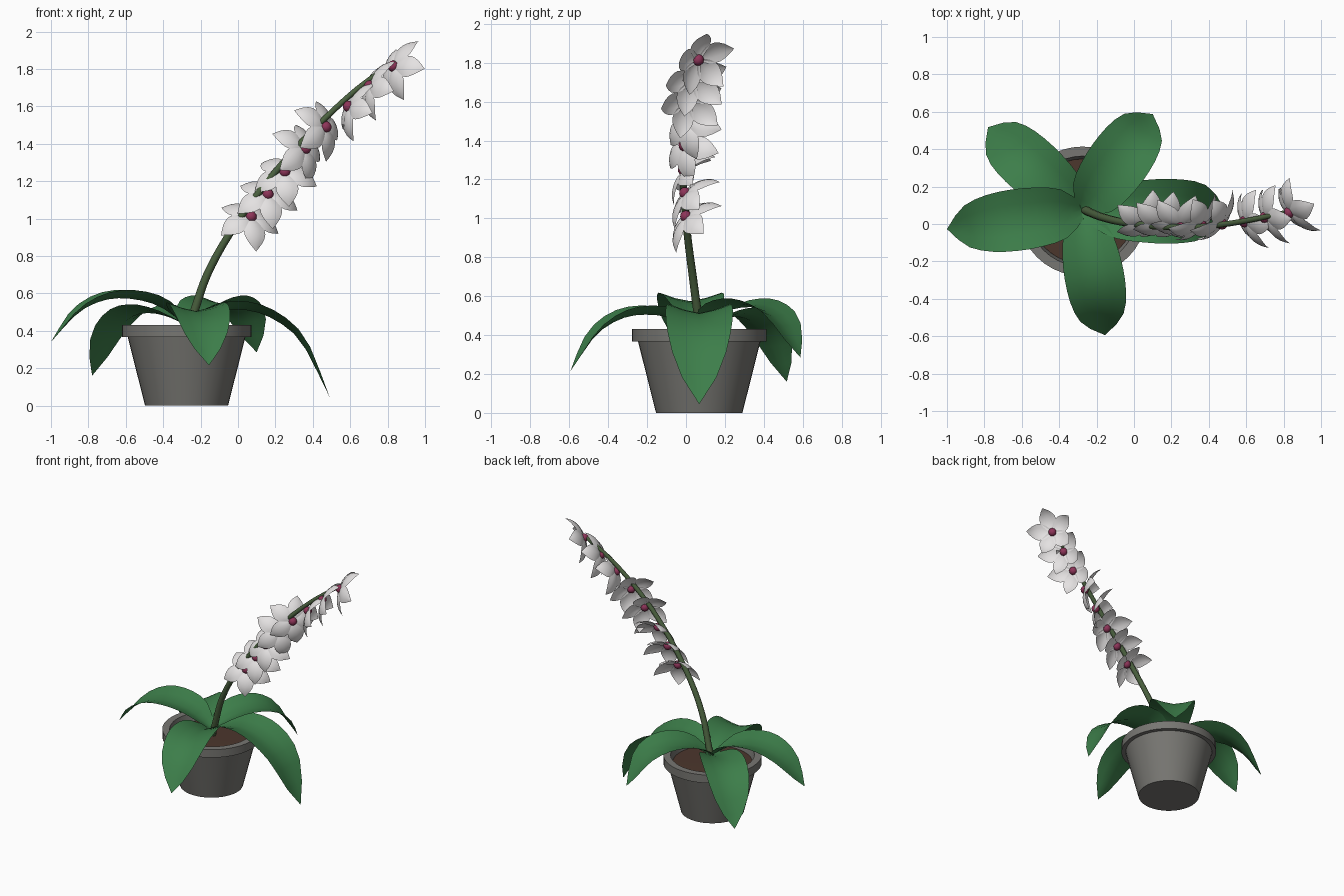
import bpy, bmesh, math
from mathutils import Vector, Matrix

cube = bpy.data.objects.get("Cube")
if cube:
    bpy.data.objects.remove(cube, do_unlink=True)


def material(name, rgb):
    m = bpy.data.materials.new(name)
    m.use_nodes = True
    m.diffuse_color = (*rgb, 1)
    bsdf = next(n for n in m.node_tree.nodes if n.type == 'BSDF_PRINCIPLED')
    bsdf.inputs["Base Color"].default_value = (*rgb, 1)
    bsdf.inputs["Roughness"].default_value = 0.7
    return m


GREEN = material("leaf green", (0.046, 0.208, 0.068))
STEM = material("stem green", (0.070, 0.120, 0.050))
GREY = material("pot grey", (0.185, 0.182, 0.168))
SOIL = material("soil brown", (0.072, 0.037, 0.026))
WHITE = material("petal white", (0.78, 0.76, 0.76))
PINK = material("centre pink", (0.27, 0.035, 0.10))

CENTRE = Vector((-0.275, 0.068, 0))


def finish(name, bm, mat, angle=None):
    """Turn a bmesh into a smooth-shaded, single-colour object."""
    me = bpy.data.meshes.new(name)
    bm.to_mesh(me)
    bm.free()
    me.materials.append(mat)
    ob = bpy.data.objects.new(name, me)
    bpy.context.collection.objects.link(ob)
    for p in me.polygons:
        p.use_smooth = True
    if angle:
        bpy.ops.object.select_all(action='DESELECT')
        ob.select_set(True)
        bpy.context.view_layer.objects.active = ob
        bpy.ops.object.shade_smooth_by_angle(angle=math.radians(angle))
    return ob


def smooth(points, t):
    """Catmull-Rom value at t (0..1) through evenly indexed points."""
    n = len(points) - 1
    i = min(int(t * n), n - 1)
    f = t * n - i
    b, c = points[i], points[i + 1]
    a = points[i - 1] if i > 0 else b * 2 - c
    d = points[i + 2] if i + 2 <= n else c * 2 - b
    return 0.5 * (b * 2 + (c - a) * f + (a * 2 - b * 5 + c * 4 - d) * f * f
                  + (b * 3 - a - c * 3 + d) * f ** 3)


def sheet(bm, rows):
    """Skin a grid of points with quads."""
    vs = [[bm.verts.new(p) for p in r] for r in rows]
    for r0, r1 in zip(vs, vs[1:]):
        for j in range(len(r0) - 1):
            bm.faces.new((r0[j], r0[j + 1], r1[j + 1], r1[j]))


# Pot and soil, turned profiles
def lathe(name, profile, mat, steps=40):
    bm = bmesh.new()
    vs = [bm.verts.new((r, 0, z)) for r, z in profile]
    es = [bm.edges.new(pair) for pair in zip(vs, vs[1:])]
    bmesh.ops.spin(bm, geom=vs + es, cent=(0, 0, 0), axis=(0, 0, 1),
                   angle=2 * math.pi, steps=steps)
    bmesh.ops.remove_doubles(bm, verts=bm.verts, dist=1e-4)
    bmesh.ops.recalc_face_normals(bm, faces=bm.faces)
    ob = finish(name, bm, mat, 30)
    ob.location = CENTRE
    return ob


lathe("pot", [(0, 0), (0.222, 0), (0.315, 0.368), (0.346, 0.368),
              (0.346, 0.43), (0.295, 0.43), (0.275, 0.34), (0, 0.34)], GREY)
lathe("soil", [(0, 0.378), (0.28, 0.372), (0.274, 0.342)], SOIL)

# Leaves: tip offset from the centre, half width, midrib heights, evenly spaced
LEAVES = {
    "left_leaf": ((-0.725, -0.095), 0.164, (0.43, 0.53, 0.57, 0.565, 0.495, 0.34)),
    "back_left_leaf": ((-0.505, 0.45), 0.155, (0.43, 0.475, 0.495, 0.47, 0.37, 0.16)),
    "back_right_leaf": ((0.375, 0.52), 0.165, (0.43, 0.505, 0.54, 0.535, 0.47, 0.285)),
    "right_leaf": ((0.765, 0.0), 0.172, (0.43, 0.495, 0.512, 0.465, 0.34, 0.045)),
    "front_leaf": ((0.12, -0.662), 0.158, (0.43, 0.485, 0.505, 0.485, 0.40, 0.215)),
}
LEAF_WIDTH = (0.2, 0.78, 0.97, 1.0, 0.88, 0.58, 0.0)
for name, (tip, half, heights) in LEAVES.items():
    out = Vector((*tip, 0))
    side = Vector((0, 0, 1)).cross(out).normalized()
    n = 12
    path = [out * (i / n) + Vector((0, 0, smooth(heights, i / n))) for i in range(n + 1)]
    arc = [0.0]
    for a, b in zip(path, path[1:]):
        arc.append(arc[-1] + (b - a).length)
    rows = []
    for i, p in enumerate(path):
        u = arc[i] / arc[-1]
        w = half * max(smooth(LEAF_WIDTH, u), 0.002)
        tangent = path[min(i + 1, n)] - path[max(i - 1, 0)]
        normal = tangent.cross(side).normalized()
        fold = (0.062 - 0.04 * u) * w / half
        rows.append([CENTRE + p + side * w * k + normal * fold * abs(k) ** 1.4
                     for k in (-1, -0.5, 0, 0.5, 1)])
    bm = bmesh.new()
    sheet(bm, rows)
    bmesh.ops.remove_doubles(bm, verts=bm.verts, dist=0.001)
    finish(name, bm, GREEN)

# Arching flower stem
STEM_PATH = [Vector(p) for p in (
    (-0.28, 0.085, 0.37), (-0.235, 0.062, 0.50), (-0.165, 0.035, 0.70), (-0.05, 0.008, 0.91),
    (0.12, -0.012, 1.15), (0.30, -0.018, 1.365), (0.47, -0.003, 1.54), (0.64, 0.025, 1.695),
    (0.81, 0.062, 1.82))]
bm = bmesh.new()
rows = []
for i in range(33):
    t = i / 32
    p = smooth(STEM_PATH, t)
    d = (smooth(STEM_PATH, min(t + 0.01, 1)) - smooth(STEM_PATH, max(t - 0.01, 0))).normalized()
    a = d.cross(Vector((0, 1, 0))).normalized()
    b = d.cross(a)
    r = 0.024 - 0.011 * t
    rows.append([p + (a * math.cos(k * math.pi / 5) + b * math.sin(k * math.pi / 5)) * r
                 for k in range(11)])
sheet(bm, rows)
bmesh.ops.remove_doubles(bm, verts=bm.verts, dist=1e-4)
bmesh.ops.holes_fill(bm, edges=bm.edges, sides=0)
bmesh.ops.recalc_face_normals(bm, faces=bm.faces)
finish("flower_stem", bm, STEM, 50)

# Flowers along the stem: centre, then heading, nod and roll in degrees
FLOWERS = [
    ((0.07, 0.0, 1.01), 112, 42, 52), ((0.16, -0.005, 1.13), 104, 42, 50),
    ((0.25, -0.012, 1.25), 92, 40, 47), ((0.36, -0.008, 1.375), 135, 20, 40),
    ((0.47, 0.0, 1.49), 140, 15, 40), ((0.59, 0.012, 1.60), 20, 22, 38),
    ((0.70, 0.035, 1.71), 20, 20, 36), ((0.83, 0.062, 1.815), 35, 20, 31)]
PETAL_PATH = [Vector(p) for p in ((0.006, 0), (0.055, 0.0), (0.103, 0.014),
                                  (0.145, 0.042), (0.176, 0.082))]
PETAL_WIDTH = (0.3, 0.86, 1.0, 0.62, 0.0)


def flower(number, centre, azimuth, tilt, roll):
    axis = Vector((math.cos(azimuth) * math.cos(tilt), math.sin(azimuth) * math.cos(tilt),
                   -math.sin(tilt)))
    right = Vector((0, 0, 1)).cross(axis).normalized()
    up = axis.cross(right)
    frame = Matrix((right, up, axis)).transposed().to_4x4()
    frame.translation = centre
    bm = bmesh.new()
    for k in range(5):
        turn = Matrix.Rotation(roll + k * math.tau / 5, 4, 'Z')
        rows = []
        for i in range(9):
            r, h = smooth(PETAL_PATH, i / 8)
            w = 0.060 * max(smooth(PETAL_WIDTH, i / 8), 0.002)
            rows.append([turn @ Vector((r, w * s, h + 0.25 * w * s * s))
                         for s in (-1, -0.5, 0, 0.5, 1)])
        sheet(bm, rows)
    bmesh.ops.transform(bm, matrix=frame, verts=bm.verts)
    finish(f"petals_{number}", bm, WHITE)
    bm = bmesh.new()
    bmesh.ops.create_uvsphere(bm, u_segments=12, v_segments=8, radius=0.030,
                              matrix=Matrix.Translation(centre))
    finish(f"flower_centre_{number}", bm, PINK)


for i, (c, heading, nod, roll) in enumerate(FLOWERS):
    flower(i + 1, Vector(c), math.radians(heading), math.radians(nod), math.radians(roll))
